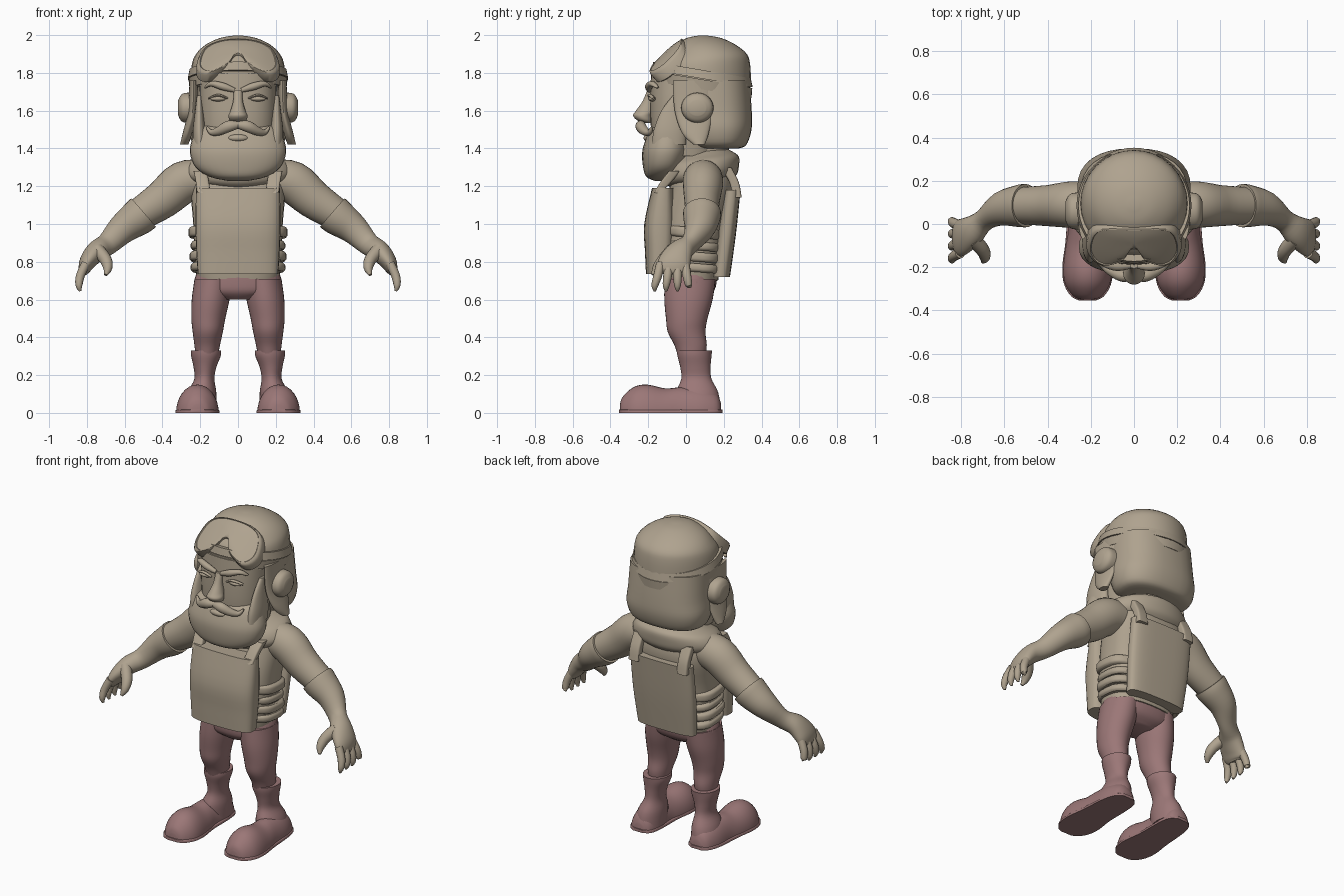
import bpy, bmesh, math
from mathutils import Vector


def material(name, rgb):
    m = bpy.data.materials.new(name)
    m.diffuse_color = (*rgb, 1)
    return m


TAN = material("tan", (0.43, 0.365, 0.275))
ROSE = material("dusty rose", (0.33, 0.185, 0.185))


def spline(pts, steps, closed=False):
    """Catmull-Rom through tuples of any length."""
    n, out = len(pts), []
    get = (lambda i: pts[i % n]) if closed else (lambda i: pts[max(0, min(n - 1, i))])
    for i in range(n if closed else n - 1):
        for k in range(steps):
            t = k / steps
            out.append(tuple(
                0.5 * (2 * b + (c - a) * t + (2 * a - 5 * b + 4 * c - d) * t * t
                       + (3 * b - a - 3 * c + d) * t ** 3)
                for a, b, c, d in zip(get(i - 1), get(i), get(i + 1), get(i + 2))))
    return out if closed else out + [tuple(pts[-1])]


def skin(name, rings, mat, mirror=False):
    bm = bmesh.new()
    rows = [[bm.verts.new(p) for p in r] for r in rings]
    n = len(rows[0])
    for a, b in zip(rows, rows[1:]):
        for i in range(n):
            bm.faces.new((a[i], a[(i + 1) % n], b[(i + 1) % n], b[i]))
    bm.faces.new(rows[0])
    bm.faces.new(rows[-1])
    bmesh.ops.recalc_face_normals(bm, faces=bm.faces)
    me = bpy.data.meshes.new(name)
    bm.to_mesh(me)
    bm.free()
    me.materials.append(mat)
    ob = bpy.data.objects.new(name, me)
    bpy.context.collection.objects.link(ob)
    if mirror:
        ob.modifiers.new("Mirror", 'MIRROR').use_mirror_merge = False
    return ob


def loft(name, secs, mat=TAN, mirror=False, p=2, n=32, steps=4, path=False, shear=0, floor=None, axis=(0, 0, 1)):
    """Sections are (x, y, z, radius u, radius v); path=True follows the tangent."""
    st = spline(secs, steps)
    rings = []
    for i, (x, y, z, ru, rv) in enumerate(st):
        t, ref = Vector(axis), Vector((1, 0, 0))
        if path:
            t = Vector(st[min(i + 1, len(st) - 1)][:3]) - Vector(st[max(i - 1, 0)][:3])
            t.normalize()
            ref = Vector((0, 1, 0))
        u = (ref - t * ref.dot(t)).normalized()
        v = t.cross(u)
        ring = []
        for k in range(n):
            a = 2 * math.pi * k / n
            c, s = math.cos(a), math.sin(a)
            q = Vector((x, y, z)) + u * ru * math.copysign(abs(c) ** (2 / p), c) \
                + v * rv * math.copysign(abs(s) ** (2 / p), s)
            q.z += shear * (q.y - 0.07)
            if floor is not None:
                q.z = max(floor, q.z)
            ring.append(q)
        rings.append(ring)
    return skin(name, rings, mat, mirror)


def column(name, secs, **kw):
    """Centred vertical loft: (y, z, rx, ry)."""
    return loft(name, [(0, *s) for s in secs], **kw)


def pod(name, c, r, **kw):
    """Ellipsoid."""
    secs = [(c[0], c[1], c[2] - r[2] * math.cos(a), r[0] * max(.05, math.sin(a)), r[1] * max(.05, math.sin(a)))
            for a in [math.pi * k / 12 for k in range(13)]]
    return loft(name, secs, steps=1, **kw)


# Head and face
column("face", [(0, 1.36, .18, .16), (0, 1.5, .2, .185), (0, 1.65, .205, .19), (0, 1.8, .2, .185)], p=2.5)
column("nose", [(-.19, 1.71, .022, .015), (-.2, 1.65, .026, .03), (-.215, 1.6, .04, .05),
                (-.23, 1.575, .05, .05), (-.22, 1.55, .045, .04), (-.2, 1.535, .025, .02)])
pod("eye", (.105, -.178, 1.663), (.042, .022, .014), mirror=True)
loft("upper_eyelid", [(.055, -.19, 1.665, .008, .005), (.105, -.192, 1.682, .012, .007),
                      (.155, -.17, 1.665, .008, .005)], mirror=True, path=True, n=12)
loft("eyebrow", [(.018, -.195, 1.708, .012, .012), (.08, -.197, 1.728, .02, .02),
                 (.14, -.178, 1.742, .018, .014), (.175, -.15, 1.722, .008, .005)], mirror=True, path=True, n=16)
pod("lower_lip", (0, -.2, 1.455), (.055, .025, .02))

# Beard and moustache
column("beard", [(-.13, 1.228, .05, .035), (-.13, 1.25, .15, .08), (-.12, 1.3, .225, .107),
                 (-.107, 1.38, .255, .125), (-.1, 1.45, .243, .113), (-.09, 1.5, .222, .1), (-.08, 1.52, .19, .085)], p=2.3)
loft("sideburn", [(.205, -.05, 1.68, .012, .02), (.205, -.07, 1.6, .022, .06), (.205, -.085, 1.5, .034, .085),
                  (.2, -.09, 1.42, .04, .09)], mirror=True)
loft("moustache", [(0, -.235, 1.525, .022, .02), (.05, -.24, 1.517, .028, .03), (.1, -.22, 1.493, .024, .024),
                   (.14, -.195, 1.485, .016, .015), (.165, -.18, 1.512, .007, .006)], mirror=True, path=True, n=16)

# Padded cap
column("cap_dome", [(.09, 1.73, .25, .255), (.095, 1.84, .245, .245), (.11, 1.9, .222, .212), (.103, 1.95, .17, .158),
                    (.095, 1.985, .095, .09), (.09, 1.998, .02, .02)])
column("cap_back", [(.17, 1.4, .17, .11), (.17, 1.42, .235, .15), (.165, 1.5, .262, .182), (.15, 1.6, .255, .198),
                    (.135, 1.76, .248, .2)], p=2.4)
column("cap_rim", [(.085, 1.715, .256, .262), (.085, 1.768, .262, .266)], shear=-.17, n=48)
column("goggle_strap", [(.085, 1.772, .266, .268), (.085, 1.818, .257, .258)], shear=-.17, n=48)
loft("ear_flap", [(.285, .07, 1.42, .022, .03), (.268, .05, 1.48, .025, .07), (.24, .04, 1.6, .025, .1),
                  (.235, .03, 1.76, .022, .1)], mirror=True)
loft("ear_cup", [(.2, .06, 1.615, .085, .08), (.27, .06, 1.615, .085, .08), (.3, .06, 1.615, .075, .07),
                 (.317, .06, 1.615, .045, .04)], mirror=True, path=True)

# Goggles resting on the forehead: outline in (x, distance up the slope)
half = [(.025, .1), (.05, .045), (.09, .012), (.15, -.01), (.195, .01), (.22, .07), (.205, .16), (.17, .21), (.1, .235)]
outline = spline([(0, .115)] + half + [(0, .24)] + [(-x, s) for x, s in reversed(half)], 3, closed=True)


def goggle_ring(scale, depth):
    ring = []
    for x, s in outline:
        x, s = x * scale, .15 + (s - .15) * scale
        d = depth - 1.0 * x * x
        ring.append((x, -.185 + .75 * s - .66 * d, 1.805 + .66 * s + .75 * d))
    return ring


skin("goggles", [goggle_ring(*r) for r in [(.94, -.045), (1, -.035), (1, .015), (.97, .026), (.92, .029), (.9, .024),
                                          (.7, .028), (.4, .031), (.1, .032)]], TAN)

# Torso, collar and armour vest
column("neck", [(.08, 1.25, .17, .14), (.1, 1.44, .15, .13)])
column("torso", [(.03, .7, .215, .14), (.03, .8, .23, .155), (.04, 1.0, .237, .17), (.08, 1.18, .25, .17),
                 (.09, 1.28, .23, .15), (.1, 1.34, .15, .12)], p=2.6)
column("collar", [(.08, 1.21, .2, .16), (.08, 1.24, .27, .19), (.08, 1.28, .29, .2), (.085, 1.33, .26, .195),
                  (.09, 1.36, .2, .16), (.09, 1.385, .15, .12)], shear=.12)
column("front_plate", [(-.142, .735, .213, .07), (-.137, .85, .22, .08), (-.135, 1.0, .225, .086),
                       (-.12, 1.19, .222, .06)], p=3)
column("back_plate", [(.185, .72, .2, .048), (.215, .95, .215, .05), (.243, 1.18, .215, .046)], p=3)
for i, (lo, hi, rx) in enumerate([(.745, .79, .25), (.8, .85, .256), (.86, .905, .25), (.925, .98, .262)]):
    column(f"side_strap_{i + 1}", [(.04, lo, rx - .01, .14), (.04, lo + .012, rx, .15),
                                   (.04, hi - .012, rx, .15), (.04, hi, rx - .01, .14)], p=3, shear=-.08)
loft("front_shoulder_strap", [(.18, -.15, 1.165, .035, .02), (.19, -.1, 1.23, .035, .03),
                              (.2, -.06, 1.28, .035, .03)], mirror=True, p=5)
loft("back_shoulder_strap", [(.17, .27, 1.14, .035, .025), (.17, .255, 1.22, .035, .025),
                             (.17, .21, 1.3, .035, .03)], mirror=True, p=5)

# Arms, gloves and fingers
loft("arm", [(.18, .09, 1.24, .1, .1), (.29, .09, 1.22, .107, .112), (.4, .085, 1.13, .095, .102),
             (.53, .085, 1.045, .085, .085)], mirror=True, path=True)
loft("glove", [(.5, .085, 1.06, .1, .1), (.53, .083, 1.035, .098, .098), (.61, .07, .975, .08, .08),
               (.69, .02, .895, .05, .06), (.75, -.03, .855, .07, .055), (.795, -.06, .8, .085, .045),
               (.815, -.07, .755, .08, .03), (.82, -.072, .735, .05, .018)], mirror=True, path=True)
for nm, y, tip in [("index", -.135, -.165), ("middle", -.09, -.105), ("ring", -.045, -.045), ("little", -.005, .015)]:
    low = .645 if nm != "little" else .685
    loft(f"{nm}_finger", [(.805, y, .79, .024, .024), (.835, (y + tip) / 2, .725, .023, .023),
                          (.842, tip, .675, .018, .018), (.835, tip, low, .007, .007)], mirror=True, path=True, n=12)
loft("thumb", [(.745, -.07, .865, .035, .035), (.7, -.12, .81, .032, .032), (.69, -.155, .765, .024, .024),
               (.7, -.175, .73, .009, .009)], mirror=True, path=True, n=16)

# Trousers
column("hips", [(.02, .765, .205, .13), (.025, .7, .232, .138), (.02, .64, .215, .125), (.015, .6, .09, .08)],
       mat=ROSE, p=2.3)
loft("trouser_leg", [(.13, .022, .71, .1, .135), (.145, .013, .6, .1, .128), (.157, .004, .5, .09, .11),
                     (.16, .003, .43, .08, .1), (.163, .024, .36, .068, .086), (.165, .03, .31, .06, .075)],
     mat=ROSE, mirror=True)

# Boots
loft("boot_shaft", [(.17, .045, .33, .08, .093), (.17, .045, .3, .078, .09), (.175, .05, .24, .06, .08),
                    (.178, .055, .18, .053, .08), (.19, .06, .11, .075, .11), (.2, .07, .02, .085, .115)],
     mat=ROSE, mirror=True)
loft("boot_foot", [(.215, -.35, 0, .03, .045), (.215, -.335, 0, .065, .085), (.215, -.28, 0, .103, .135),
                   (.215, -.21, 0, .113, .15), (.215, -.11, 0, .102, .13), (.215, -.03, 0, .09, .135),
                   (.21, .08, 0, .09, .13), (.205, .16, 0, .07, .1), (.205, .186, 0, .035, .05)],
     mat=ROSE, mirror=True, floor=0, axis=(0, 1, 0))
loft("boot_sole", [(.215, -.355, 0, .035, .018), (.215, -.335, 0, .075, .018), (.215, -.28, 0, .108, .018),
                   (.215, -.2, 0, .117, .018), (.215, -.08, 0, .102, .018), (.21, .08, 0, .094, .018),
                   (.205, .16, 0, .075, .018), (.205, .192, 0, .035, .018)],
     mat=ROSE, mirror=True, p=8, floor=0, axis=(0, 1, 0))

# Smooth shading with crisp rims
bpy.ops.object.select_all(action='SELECT')
bpy.context.view_layer.objects.active = bpy.data.objects["face"]
bpy.ops.object.shade_smooth_by_angle(angle=math.radians(40))
